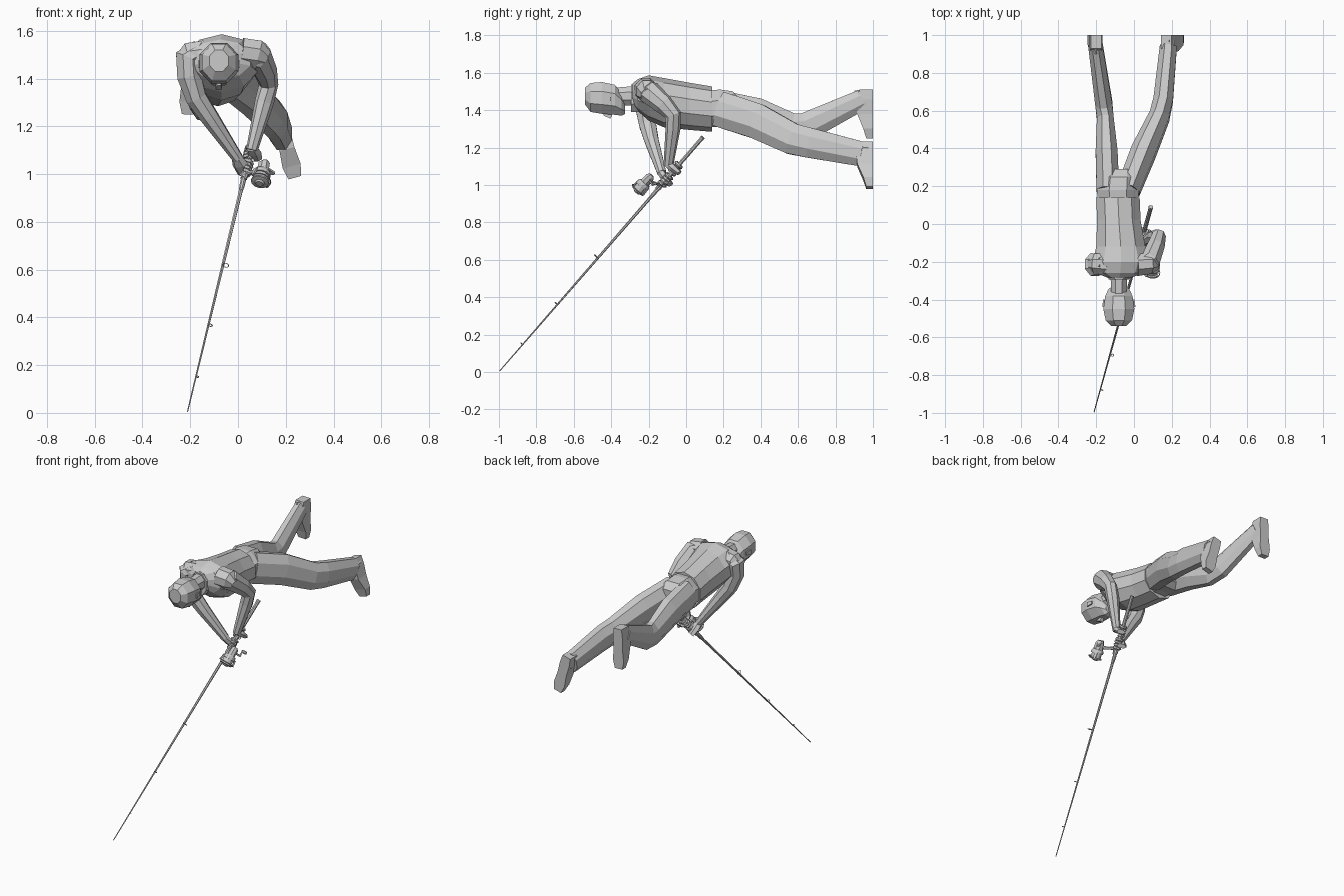
import bpy, bmesh, math
from mathutils import Vector, Matrix


def finish(name, bm):
    bmesh.ops.recalc_face_normals(bm, faces=bm.faces)
    me = bpy.data.meshes.new(name)
    bm.to_mesh(me)
    bm.free()
    ob = bpy.data.objects.new(name, me)
    bpy.context.collection.objects.link(ob)
    return ob


def loft(name, rings, n=8, axis=None, hint=(1, 0, 0)):
    """Skin of n-sided rings (x, y, z, half width, half depth) along a path."""
    bm = bmesh.new()
    pts = [Vector(r[:3]) for r in rings]
    loops = []
    k = math.cos(math.pi / n)
    for i, r in enumerate(rings):
        t = Vector(axis) if axis else pts[min(i + 1, len(pts) - 1)] - pts[max(i - 1, 0)]
        t.normalize()
        a = Vector(hint)
        a = (a - t * a.dot(t)).normalized()
        b = t.cross(a)
        loop = []
        for j in range(n):
            ang = 2 * math.pi * (j + 0.5) / n
            loop.append(bm.verts.new(pts[i] + a * (r[3] / k * math.cos(ang))
                                     + b * (r[4] / k * math.sin(ang))))
        loops.append(loop)
    for p, q in zip(loops, loops[1:]):
        for j in range(n):
            bm.faces.new((p[j], p[(j + 1) % n], q[(j + 1) % n], q[j]))
    bm.faces.new(loops[0])
    bm.faces.new(loops[-1])
    return finish(name, bm)


def body(name, secs, n=8):
    """Rings across y given as (y, centre x, low z, high z, half width)."""
    return loft(name, [(cx, y, (lo + hi) / 2, w, (hi - lo) / 2)
                       for y, cx, lo, hi, w in secs], n, axis=(0, 1, 0))


# Head, face turned down
body("head", [(-.54, -.08, 1.43, 1.52, .04), (-.51, -.08, 1.39, 1.545, .07),
              (-.45, -.08, 1.38, 1.55, .082), (-.38, -.08, 1.375, 1.535, .072),
              (-.345, -.08, 1.37, 1.49, .055), (-.325, -.08, 1.38, 1.43, .03)])
body("nose", [(-.44, -.08, 1.37, 1.39, .008), (-.405, -.08, 1.355, 1.39, .014),
              (-.395, -.08, 1.37, 1.39, .01)], 4)
for s in (-1, 1):
    body("ear", [(-.44, -.08 + s * .081, 1.445, 1.475, .007),
                 (-.40, -.08 + s * .076, 1.45, 1.47, .007)], 4)
body("neck", [(-.38, -.08, 1.43, 1.52, .04), (-.25, -.08, 1.42, 1.53, .045)])

# Jacket, collar and trousers
body("jacket", [(.14, -.085, 1.29, 1.52, .115), (.02, -.08, 1.30, 1.54, .115),
                (-.12, -.07, 1.315, 1.565, .13), (-.2, -.068, 1.35, 1.58, .15),
                (-.26, -.073, 1.40, 1.56, .125), (-.285, -.078, 1.43, 1.54, .06)], 10)
body("collar", [(-.24, -.079, 1.39, 1.55, .07), (-.295, -.08, 1.39, 1.535, .054)])
body("trouser_hips", [(.08, -.085, 1.31, 1.50, .10), (.18, -.085, 1.31, 1.51, .112),
                      (.25, -.08, 1.30, 1.50, .108), (.29, -.07, 1.33, 1.46, .08)])
loft("right_leg", [(-.03, .18, 1.405, .062, .095), (.05, .38, 1.34, .066, .094),
                   (.135, .57, 1.245, .054, .083), (.155, .66, 1.225, .052, .08),
                   (.182, .94, 1.165, .045, .066)])
loft("left_leg", [(-.138, .18, 1.41, .06, .095), (-.145, .38, 1.37, .058, .094),
                  (-.152, .56, 1.305, .044, .08), (-.16, .64, 1.31, .045, .076),
                  (-.203, .94, 1.455, .038, .055)])


# Shoes: soles face +y, toes point down
def shoe(name, heel, toe, w):
    h, t = Vector(heel), Vector(toe)
    secs = [(0, .8, .036), (.2, .95, .045), (.5, .9, .042), (.8, 1.08, .026), (1, .75, .018)]
    rings = []
    for f, k, d in secs:
        p = h.lerp(t, f)
        rings.append((p.x, 1.0 - d, p.z, w * k, d))
    loft(name, rings, 4, axis=t - h).data.update()
    a = h.lerp(t, .22)
    loft(name + "_ankle", [(a.x, .9, a.z, w * .75, .045), (a.x, .975, a.z, w * .85, .05)], 6)


shoe("right_shoe", (.172, 0, 1.225), (.238, 0, .985), .036)
shoe("left_shoe", (-.2, 0, 1.51), (-.208, 0, 1.25), .036)

# Arms
loft("right_arm", [(.03, -.22, 1.505, .05, .05), (.085, -.195, 1.495, .055, .06),
                   (.115, -.12, 1.43, .045, .05), (.128, -.07, 1.375, .037, .042),
                   (.11, -.07, 1.30, .037, .037), (.058, -.095, 1.10, .022, .024)],
     hint=(1, -.4, 0))
loft("left_arm", [(-.16, -.21, 1.51, .05, .05), (-.21, -.215, 1.485, .054, .06),
                  (-.205, -.22, 1.41, .05, .05), (-.175, -.205, 1.32, .043, .045),
                  (-.12, -.185, 1.24, .037, .038), (.0, -.13, 1.065, .022, .024)])
for s, x, z, w in ((1, .085, 1.50, .055), (-1, -.205, 1.49, .06)):
    loft("shoulder", [(x - s * .07, -.215, z + .01, .06, .06), (x, -.21, z, .054, .06),
                      (x + s * .035, -.21, z - .02, .03, .035)], hint=(0, 1, 0))

# Rod
tip, butt = Vector((-.212, -.998, .003)), Vector((.09, .09, 1.255))
d = (butt - tip).normalized()


def rod_at(z):
    return tip.lerp(butt, z / 1.255)


def rod_part(name, secs, n=8):
    return loft(name, [(*rod_at(z), r, r) for z, r in secs], n)


rod_part("rod_blank", [(.003, .0022), (.6, .0055), (1.02, .008)], 6)
rod_part("rod_handle", [(.93, .008), (.95, .0105), (1.24, .0105), (1.255, .012)])
rod_part("rod_seat", [(.98, .013), (1.07, .013)])

# Rod frame: z along the rod to the butt, x towards the reel
u = Vector((.085, -.07, .04))
u = (u - d * u.dot(d)).normalized()
v = d.cross(u)


def rod_frame(z):
    return Matrix.LocRotScale(rod_at(z), Matrix((u, v, d)).transposed().to_3x3(), None)


def ring(name, mat, centre, R, r, a0=0, a1=360, steps=12, n=4, plane="xy"):
    """Bent bar following an arc in the given local plane."""
    bm = bmesh.new()
    loops = []
    full = a1 - a0 == 360
    for i in range(steps + (not full)):
        a = math.radians(a0 + (a1 - a0) * i / steps)
        lp = []
        for j in range(n):
            b = 2 * math.pi * j / n
            q = R + r * math.cos(b)
            x, y, h = q * math.cos(a), q * math.sin(a), r * math.sin(b)
            p = (x, y, h) if plane == "xy" else (h, x, y)
            lp.append(bm.verts.new(mat @ (Vector(centre) + Vector(p))))
        loops.append(lp)
    for p, q in zip(loops, loops[1:] + (loops[:1] if full else [])):
        for j in range(n):
            bm.faces.new((p[j], p[(j + 1) % n], q[(j + 1) % n], q[j]))
    if not full:
        bm.faces.new(loops[0])
        bm.faces.new(loops[-1])
    return finish(name, bm)


# Line guides
for z, R in ((.61, .013), (.36, .008), (.145, .005)):
    ring("line_guide", rod_frame(z), (R + .006, 0, 0), R, .0022, steps=8)

# Reel
M = rod_frame(1.0)


def reel(name, pts, n=12, hint=(0, 1, 0)):
    ob = loft(name, [(*p[:3], p[3], p[-1]) for p in pts], n, hint=hint)
    ob.data.transform(M)


reel("reel_foot", [(.012, 0, -.035, .006, .004), (.014, 0, 0, .008, .005),
                   (.012, 0, .035, .006, .004)], 6)
reel("reel_stem", [(.012, 0, 0, .006, .01), (.05, 0, -.01, .005, .007),
                   (.095, 0, -.02, .008, .012)], 6)
reel("reel_housing", [(.11, 0, .02, .012, .015), (.11, 0, .005, .022, .025),
                      (.11, 0, -.035, .022, .028)], 8)
reel("reel_rotor", [(.11, 0, -.035, .03), (.11, 0, -.05, .037), (.11, 0, -.062, .037)])
reel("reel_spool", [(.11, 0, -.06, .03), (.11, 0, -.088, .03), (.11, 0, -.09, .037),
                    (.11, 0, -.097, .037), (.11, 0, -.1, .02), (.11, 0, -.107, .015)])
for s in (-1, 1):
    reel("bail_arm", [(.11, s * .038, -.05, .004, .01), (.11, s * .045, -.09, .004, .007)], 4)
ring("bail_wire", M, (.11, 0, -.088), .045, .0025, -90, 90, 8)
reel("crank_shaft", [(.11, .02, -.01, .005), (.11, .05, -.01, .005)], 6, (1, 0, 0))
reel("crank_arm", [(.11, .05, -.012, .005, .004), (.085, .055, .025, .004, .003)], 4)
reel("crank_knob", [(.085, .05, .025, .006), (.085, .075, .025, .009),
                    (.085, .083, .025, .006)], 6, (1, 0, 0))


# Hands wrapped round the handle
def hand(name, z, wrist, start, turn):
    m = rod_frame(z)
    a = math.radians(start)
    side = m @ Vector((.02 * math.cos(a), .02 * math.sin(a), 0))
    w = Vector(wrist)
    far = side + (side - w).normalized() * .025
    loft(name + "_palm", [(*w, .018, .021), (*w.lerp(side, .6), .019, .03),
                          (*far, .013, .026)], 6, hint=d)
    for i in range(4):
        ring(name + "_finger", m, (0, 0, -.027 + .018 * i), .02, .0085,
             start, start + turn, 5, 5)
    ring(name + "_thumb", m, (0, 0, .03), .019, .009, start, start - turn * .6, 4, 5)


hand("right_hand", 1.085, (.058, -.095, 1.11), 60, 250)
hand("left_hand", 1.025, (-.004, -.135, 1.07), 190, -250)
